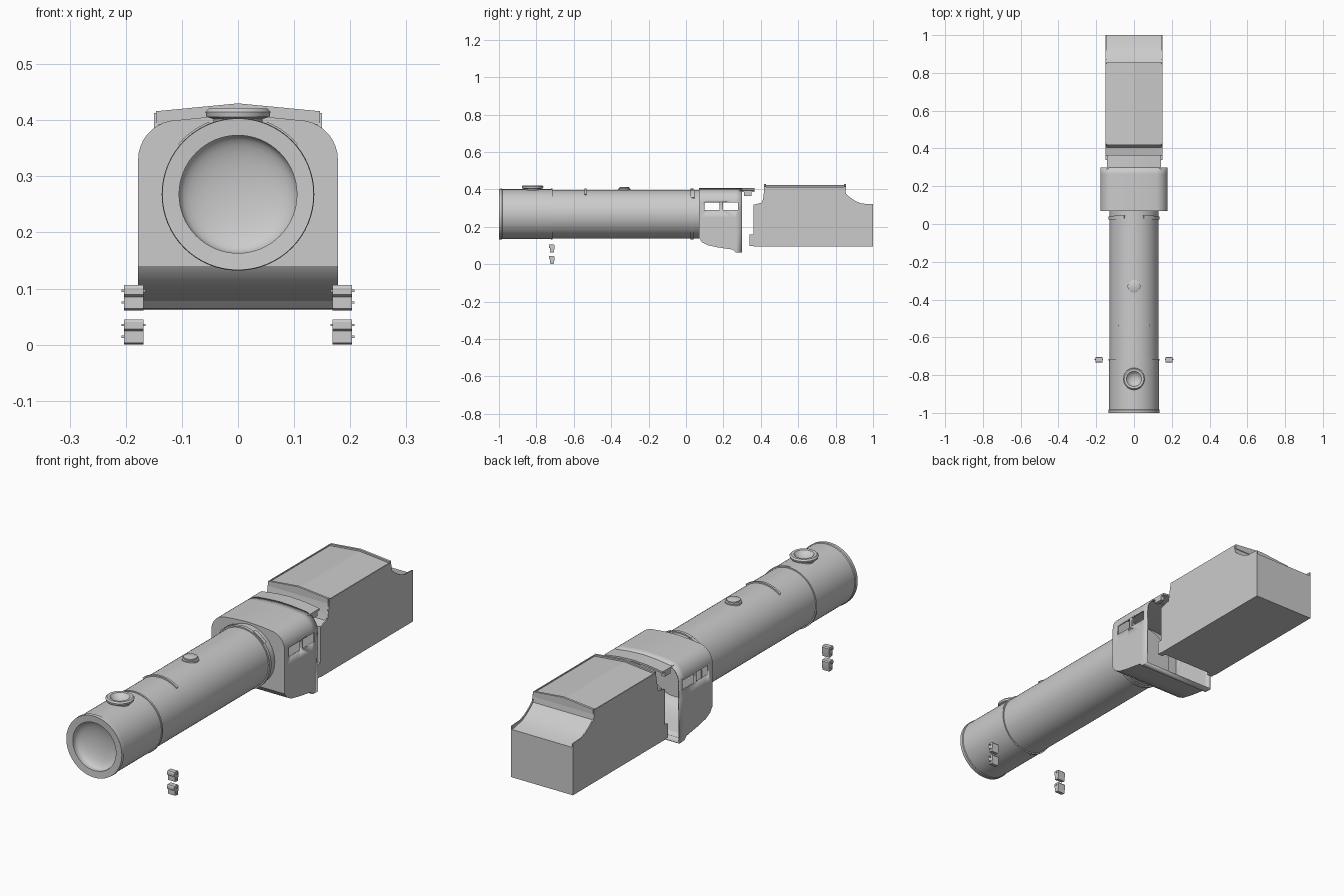
import bpy, bmesh, math
from math import sin, cos, pi, radians
from mathutils import Matrix

if "Cube" in bpy.data.objects:
    bpy.data.objects.remove(bpy.data.objects["Cube"])


def finish(name, bm, angle=30):
    bmesh.ops.remove_doubles(bm, verts=bm.verts, dist=1e-5)
    bmesh.ops.recalc_face_normals(bm, faces=bm.faces)
    me = bpy.data.meshes.new(name)
    bm.to_mesh(me)
    bm.free()
    ob = bpy.data.objects.new(name, me)
    bpy.context.collection.objects.link(ob)
    bpy.ops.object.select_all(action='DESELECT')
    ob.select_set(True)
    bpy.context.view_layer.objects.active = ob
    bpy.ops.object.shade_smooth_by_angle(angle=radians(angle))
    return ob


def lathe(name, profile, loc, n=48, axis='Z'):
    """Spin (radius, height) points round the z or y axis."""
    bm = bmesh.new()
    vs = [bm.verts.new((r, 0, h)) for r, h in profile]
    es = [bm.edges.new(p) for p in zip(vs, vs[1:])]
    bmesh.ops.spin(bm, geom=vs + es, cent=(0, 0, 0), axis=(0, 0, 1),
                   angle=2 * pi, steps=n, use_merge=True)
    if axis == 'Y':
        bm.transform(Matrix.Rotation(-pi / 2, 4, 'X'))
    bm.transform(Matrix.Translation(loc))
    return finish(name, bm)


def loft(name, rings, caps=(True, True), angle=30):
    bm = bmesh.new()
    rows = [[bm.verts.new(p) for p in r] for r in rings]
    n = len(rows[0])
    for a, b in zip(rows, rows[1:]):
        for i in range(n):
            bm.faces.new((a[i], a[(i + 1) % n], b[(i + 1) % n], b[i]))
    if caps[0]:
        bm.faces.new(rows[0])
    if caps[1]:
        bm.faces.new(rows[-1])
    return finish(name, bm, angle)


def box(name, x0, x1, y0, y1, z0, z1):
    return loft(name, [[(x0, y0, z), (x1, y0, z), (x1, y1, z), (x0, y1, z)]
                       for z in (z0, z1)])


def side_prism(name, prof, x0, x1, angle=30):
    return loft(name, [[(x, y, z) for y, z in prof] for x in (x0, x1)], angle=angle)


def arc_strip(name, r, t, a0, a1, y0, y1, n=10):
    """Curved bar hugging the boiler; angles measured from straight up."""
    rings = []
    for i in range(n + 1):
        a = radians(a0 + (a1 - a0) * i / n)
        rings.append([(q * sin(a), y, BZ + q * cos(a))
                      for q, y in ((r, y0), (r + t, y0), (r + t, y1), (r, y1))])
    return loft(name, rings)


BZ = 0.268  # boiler axis height

# boiler with front ring, dished smokebox end and joint bands
dish = [(0.105 * cos(t * pi / 16), -0.985 + 0.035 * sin(t * pi / 16)) for t in range(8, -1, -1)]
dish[0] = (0, dish[0][1])
lathe("boiler", dish + [(0.105, -0.998), (0.135, -1.0), (0.136, -0.985), (0.133, -0.982),
      (0.133, -0.722), (0.130, -0.718), (0.130, 0.08), (0, 0.08)], (0, 0, BZ), 64, 'Y')
for nm, y, w in (("smokebox_band", -0.722, 0.008), ("firebox_band", 0.025, 0.014)):
    lathe(nm, [(0.128, y), (0.1355, y), (0.1355, y + w), (0.128, y + w)], (0, 0, BZ), 64, 'Y')

# chimney and dome
lathe("chimney", [(0.042, 0.375), (0.044, 0.402), (0.056, 0.406), (0.058, 0.415), (0.052, 0.421),
      (0.040, 0.420), (0.030, 0.408), (0.015, 0.402), (0, 0.400)], (0, -0.82, 0))
lathe("dome", [(0.034, 0.385), (0.034, 0.402), (0.028, 0.404), (0.028, 0.410), (0.02, 0.413),
      (0, 0.414)], (0, -0.33, 0), 32)

# curved strips on top of the boiler
arc_strip("boiler_strip", 0.128, 0.008, -38, 38, -0.543, -0.533, 20)
for s in (-1, 1):
    arc_strip("cab_strip", 0.128, 0.011, s * 22, s * 50, 0.03, 0.046)

# cab: lofted rounded arch, open at the back
arch = [(0.178, 0.25)] + [(0.108 + 0.07 * cos(i * pi / 18), 0.330 + 0.07 * sin(i * pi / 18))
                          for i in range(9)] + [(0.06, 0.405), (0, 0.408)]
arch += [(-x, z) for x, z in reversed(arch[:-1])]
rings = [[(0.178, y, b)] + [(x, y, z) for x, z in arch] + [(-0.178, y, b)]
         for y, b in ((0.07, 0.14), (0.085, 0.118), (0.115, 0.102), (0.17, 0.09),
                      (0.25, 0.078), (0.265, 0.064), (0.30, 0.062))]
cab = loft("cab", rings, (True, False))
mod = cab.modifiers.new("shell", 'SOLIDIFY')
mod.thickness = 0.006
mod.offset = -1
for y0, y1 in ((0.10, 0.18), (0.197, 0.277)):
    cutter = box("window_cutter", -0.3, 0.3, y0, y1, 0.289, 0.331)
    cutter.hide_render = True
    cutter.hide_set(True)
    mod = cab.modifiers.new("window", 'BOOLEAN')
    mod.operation = 'DIFFERENCE'
    mod.object = cutter
    mod.solver = 'EXACT'

# rear canopy of the cab roof
roof = [(-0.142, 0.393), (-0.07, 0.403), (0, 0.407), (0.07, 0.403), (0.142, 0.393)]
loft("roof_extension", [[(x, y, z) for x, z in roof] + [(x, y, z - 0.008) for x, z in reversed(roof)]
                        for y in (0.285, 0.365)])
for s in (-1, 1):
    box("roof_bracket", s * 0.142, s * 0.125, 0.31, 0.35, 0.366, 0.39)

# tender body from its side outline, plus front lip
side_prism("tender_body", [(0.36, 0.095), (0.36, 0.315), (0.405, 0.325), (0.412, 0.35), (0.42, 0.408),
           (0.85, 0.408), (0.855, 0.37), (0.87, 0.355), (0.90, 0.335), (0.93, 0.318), (1.0, 0.305),
           (1.0, 0.095)], -0.146, 0.146)
for s in (-1, 1):
    side_prism("tender_side_sheet", [(0.36, 0.095), (0.36, 0.318), (0.408, 0.33), (0.415, 0.365),
               (0.424, 0.413), (0.848, 0.413), (0.856, 0.375), (0.88, 0.355), (0.91, 0.336),
               (0.94, 0.324), (1.0, 0.321), (1.0, 0.095)], s * 0.145, s * 0.150)
    box("tender_step", s * 0.15, s * 0.125, 0.34, 0.362, 0.097, 0.158)


# gabled tender top and raised end copings
def gable(name, y0, y1, peak):
    loft(name, [[(-0.146, y, 0.395), (-0.146, y, peak - 0.014), (0, y, peak),
                 (0.146, y, peak - 0.014), (0.146, y, 0.395)] for y in (y0, y1)], angle=3)


gable("tender_top", 0.422, 0.85, 0.423)
gable("tender_front_coping", 0.418, 0.428, 0.43)
gable("tender_rear_coping", 0.845, 0.855, 0.43)

# small side blocks with pins
for s in (-1, 1):
    for z in (0.0, 0.061):
        side_prism("side_block", [(-0.727, z + 0.003), (-0.708, z), (-0.704, z + 0.02), (-0.704, z + 0.04),
                   (-0.708, z + 0.045), (-0.73, z + 0.045), (-0.733, z + 0.04), (-0.733, z + 0.028),
                   (-0.727, z + 0.024)], s * 0.168, s * 0.203)
        for h, a, b in ((0.014, 0.19, 0.208), (0.035, 0.165, 0.208)):
            box("block_pin", s * a, s * b, -0.72, -0.714, z + h - 0.002, z + h + 0.002)
